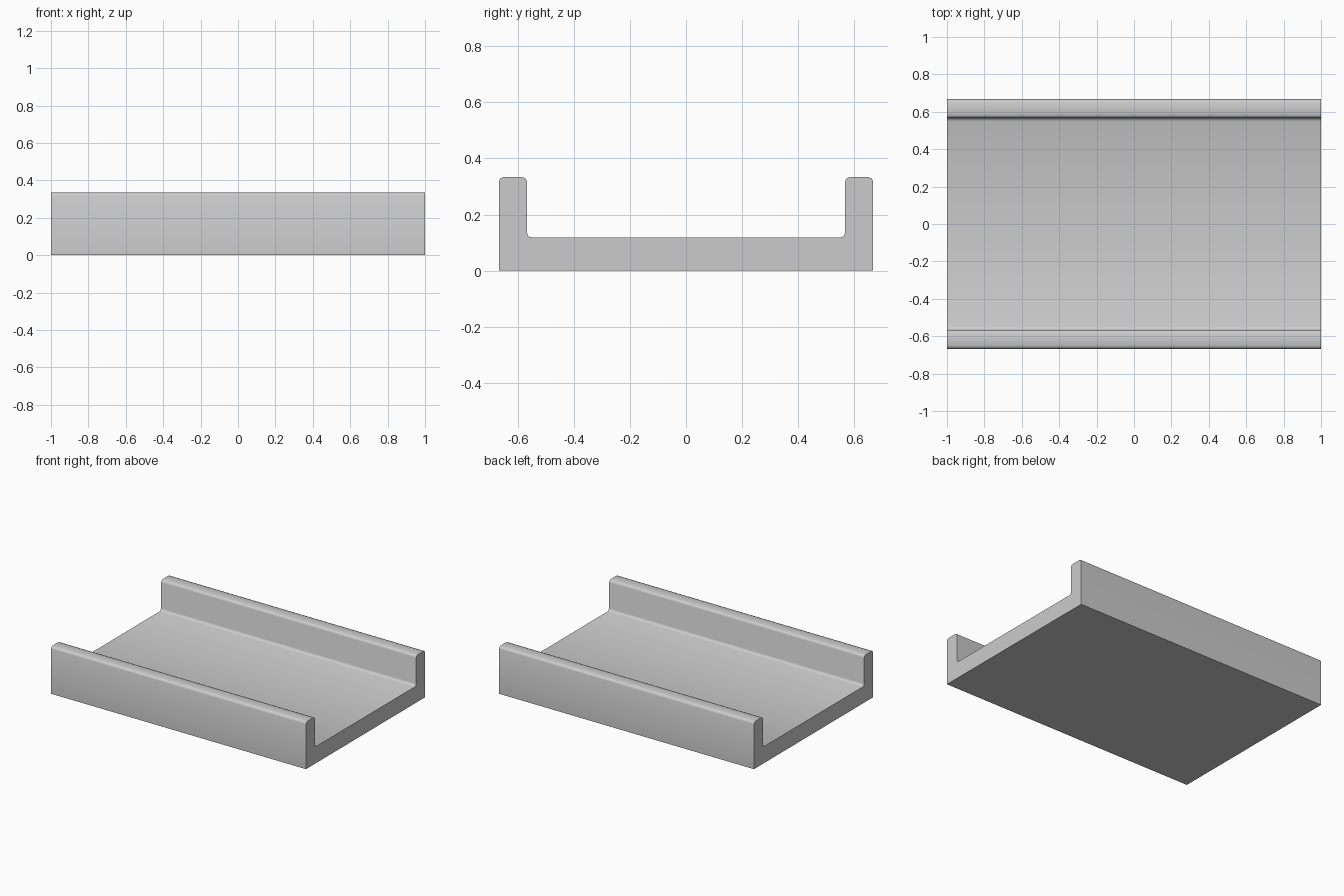
import bpy, bmesh
from math import sin, cos, pi

if "Cube" in bpy.data.objects:
    bpy.data.objects.remove(bpy.data.objects["Cube"])

HALF_L, HALF_W, INNER = 1.0, 0.667, 0.567
FLOOR, TOP, R = 0.118, 0.334, 0.017
SEG = 2  # facets per rounded edge


def arc(y, z, start, end):
    """Quarter round about a centre, angles in degrees."""
    pts = []
    for i in range(SEG + 1):
        a = (start + (end - start) * i / SEG) * pi / 180
        pts.append((y + R * cos(a), z + R * sin(a)))
    return pts


# Right half of the channel section, from the outer base up and over to the floor
half = [(HALF_W, 0)]
half += arc(HALF_W - R, TOP - R, 0, 90)        # outer lip
half += arc(INNER + R, TOP - R, 90, 180)       # inner lip
half += arc(INNER - R, FLOOR + R, 0, -90)      # floor fillet
profile = half + [(-y, z) for y, z in reversed(half)]

# Sweep the section along x
bm = bmesh.new()
face = bm.faces.new([bm.verts.new((-HALF_L, y, z)) for y, z in profile])
ext = bmesh.ops.extrude_face_region(bm, geom=[face], use_keep_orig=True)
verts = [g for g in ext["geom"] if isinstance(g, bmesh.types.BMVert)]
bmesh.ops.translate(bm, verts=verts, vec=(2 * HALF_L, 0, 0))
bmesh.ops.recalc_face_normals(bm, faces=bm.faces)

mesh = bpy.data.meshes.new("channel_tray")
bm.to_mesh(mesh)
bm.free()
tray = bpy.data.objects.new("channel_tray", mesh)
bpy.context.collection.objects.link(tray)

# Smooth the rounded edges, keep the end caps and base crisp
bpy.context.view_layer.objects.active = tray
tray.select_set(True)
bpy.ops.object.shade_smooth_by_angle(angle=pi / 3)
